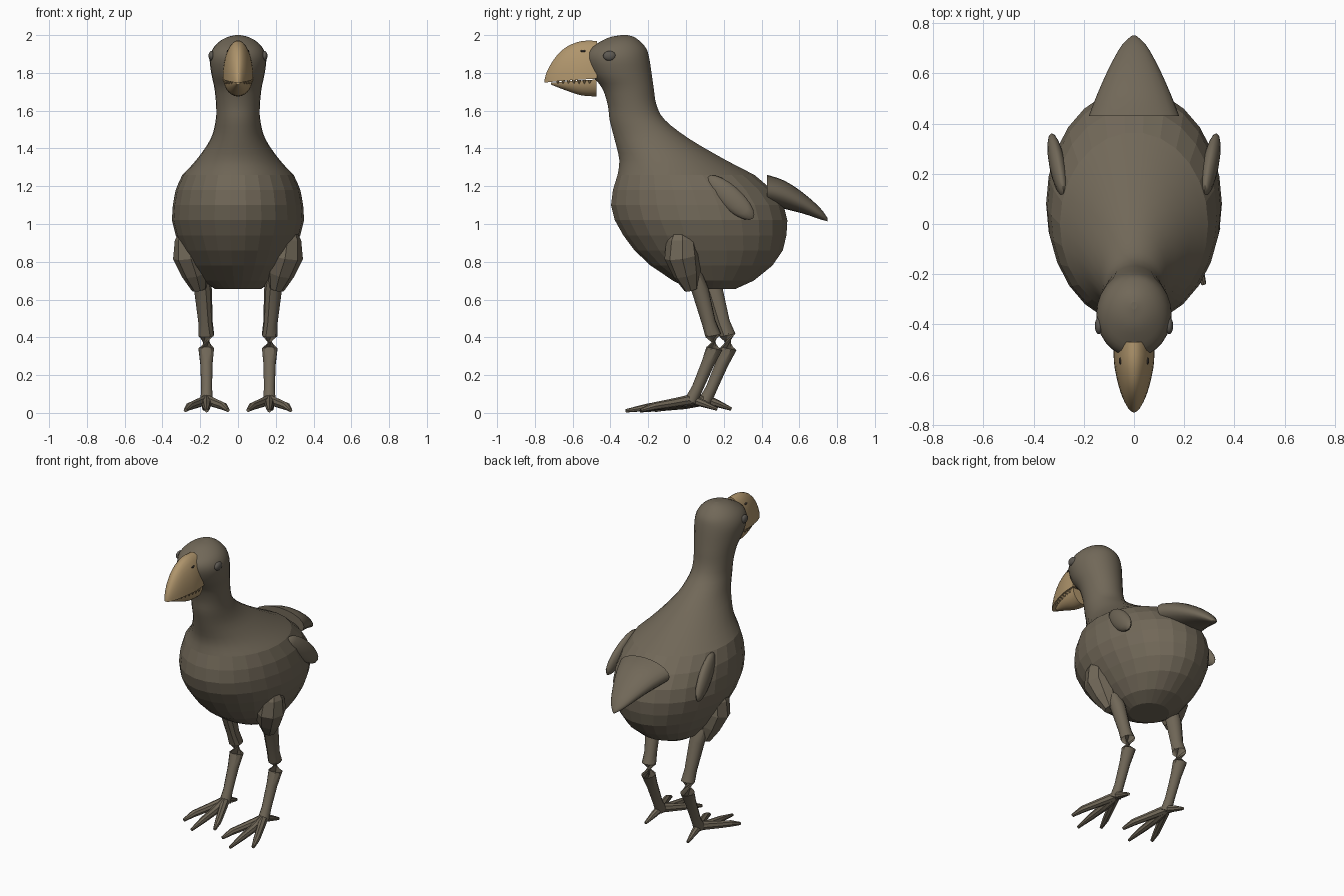
import bpy
import bmesh
from math import sin, cos, pi
from mathutils import Vector, Matrix

default_cube = bpy.data.objects.get("Cube")
if default_cube:
    bpy.data.objects.remove(default_cube, do_unlink=True)


def material(name, rgb):
    mat = bpy.data.materials.new(name)
    mat.use_nodes = True
    mat.diffuse_color = (*rgb, 1)
    mat.node_tree.nodes["Principled BSDF"].inputs["Base Color"].default_value = (*rgb, 1)
    return mat


plumage = material("grey brown plumage", (0.165, 0.138, 0.098))
horn = material("tan horn", (0.43, 0.30, 0.15))
eye_grey = material("eye grey", (0.11, 0.10, 0.085))
dark = material("nostril dark", (0.03, 0.025, 0.02))


def finish(name, bm, mat, smooth_angle=None):
    bmesh.ops.recalc_face_normals(bm, faces=bm.faces[:])
    mesh = bpy.data.meshes.new(name)
    bm.to_mesh(mesh)
    bm.free()
    mesh.materials.append(mat)
    obj = bpy.data.objects.new(name, mesh)
    bpy.context.collection.objects.link(obj)
    if smooth_angle:
        bpy.ops.object.select_all(action="DESELECT")
        obj.select_set(True)
        bpy.context.view_layer.objects.active = obj
        bpy.ops.object.shade_smooth_by_angle(angle=smooth_angle)
    return obj


def loft(name, rings, mat, smooth_angle=None):
    """Skin a list of closed rings and cap both ends."""
    bm = bmesh.new()
    loops = [[bm.verts.new(p) for p in ring] for ring in rings]
    n = len(loops[0])
    for a, b in zip(loops, loops[1:]):
        for i in range(n):
            j = (i + 1) % n
            bm.faces.new((a[i], a[j], b[j], b[i]))
    bm.faces.new(loops[0])
    bm.faces.new(loops[-1])
    return finish(name, bm, mat, smooth_angle)


def refine(rows, steps):
    """Catmull-Rom resampling of profile rows."""
    out = []
    for i in range(len(rows) - 1):
        quad = (rows[max(i - 1, 0)], rows[i], rows[i + 1], rows[min(i + 2, len(rows) - 1)])
        for s in range(steps):
            t = s / steps
            out.append(tuple(
                b + 0.5 * t * (c - a + t * (2 * a - 5 * b + 4 * c - d + t * (3 * (b - c) + d - a)))
                for a, b, c, d in zip(*quad)))
    return out + [rows[-1]]


def tube(name, path, mat, sides=8, smooth_angle=None):
    """Round tube through (x, y, z, radius) points."""
    pts = [Vector(p[:3]) for p in path]
    rings = []
    for i, p in enumerate(pts):
        along = pts[min(i + 1, len(pts) - 1)] - pts[max(i - 1, 0)]
        turn = along.to_track_quat("Z", "X")
        rings.append([p + turn @ Vector((cos(2 * pi * k / sides), sin(2 * pi * k / sides), 0)) * path[i][3]
                      for k in range(sides)])
    return loft(name, rings, mat, smooth_angle)


def ellipsoid(name, centre, size, mat, rotation=None, segments=16):
    bm = bmesh.new()
    bmesh.ops.create_uvsphere(bm, u_segments=segments, v_segments=segments // 2 + 2, radius=1)
    turn = rotation or Matrix.Identity(4)
    bm.transform(Matrix.Translation(centre) @ turn @ Matrix.Diagonal((*size, 1)))
    return finish(name, bm, mat, pi / 3)


# Body, neck and head: rows of height, front y, back y, half width
belly = [(.655, .02, .26, .12), (.7, -.07, .36, .19), (.78, -.19, .46, .25), (.86, -.275, .515, .295),
         (.94, -.335, .535, .33), (1.02, -.38, .54, .35), (1.1, -.4, .52, .345), (1.18, -.39, .46, .33)]
neck = [(1.26, -.365, .365, .295), (1.34, -.355, .21, .22), (1.45, -.38, .02, .145), (1.55, -.405, -.11, .118),
        (1.63, -.415, -.155, .116), (1.72, -.445, -.17, .125), (1.79, -.5, -.18, .14), (1.87, -.53, -.192, .15),
        (1.925, -.515, -.207, .135), (1.965, -.455, -.24, .1), (1.99, -.4, -.275, .055), (2, -.34, -.31, .012)]
SIDES = 26
body = loft("body", [[(w * cos(2 * pi * k / SIDES),
                       (f + b) / 2 + (b - f) / 2 * sin(2 * pi * k / SIDES), z) for k in range(SIDES)]
                     for z, f, b, w in belly + refine(neck, 3)], plumage)
for face in body.data.polygons:
    face.use_smooth = face.center.z > 1.26 and len(face.vertices) == 4


# Beak halves: rows of y, seam height, crest height, half width
def beak(name, rows):
    n = 15
    return loft(name, [[(w * cos(pi * k / n), y, seam + (crest - seam) * sin(pi * k / n))
                        for k in range(n + 1)] for y, seam, crest, w in refine(rows, 3)], horn, pi / 4)


beak("upper_beak", [(-.47, 1.77, 1.97, .08), (-.55, 1.765, 1.97, .08), (-.63, 1.76, 1.94, .065),
                    (-.69, 1.755, 1.885, .046), (-.735, 1.75, 1.81, .022), (-.75, 1.75, 1.757, .004)])
beak("lower_beak", [(-.475, 1.765, 1.675, .075), (-.55, 1.76, 1.68, .066),
                    (-.63, 1.755, 1.705, .046), (-.715, 1.748, 1.738, .01)])

# Serrated beak edge
bm = bmesh.new()
for i in range(7):
    y = -.51 - i * .028
    x = .076 * (1 - ((-y - .5) / .25) ** 1.8)
    for side in (-1, 1):
        bmesh.ops.create_cone(bm, segments=6, radius1=.001, radius2=.011, depth=.02, cap_ends=True,
                              matrix=Matrix.Translation((side * x * .95, y, 1.752)))
finish("beak_serration", bm, horn)

# Tail: rows of y, lower z, upper z, half width
tail_rows = refine([(.43, 1.1, 1.26, .18), (.52, 1.08, 1.23, .145), (.62, 1.055, 1.165, .1),
                    (.71, 1.025, 1.085, .05), (.75, 1.014, 1.03, .008)], 3)
loft("tail", [[(w * cos(pi * k / 10), y, (lo + hi) / 2 + (hi - lo) / 2 * sin(pi * k / 10))
               for k in range(20)] for y, lo, hi, w in tail_rows], plumage, pi / 4)

for side, label in ((1, "left"), (-1, "right")):
    # Eyes and nostrils
    ellipsoid(label + "_eye", (side * .14, -.405, 1.89), (.016, .034, .026), eye_grey)
    ellipsoid(label + "_nostril", (side * .054, -.545, 1.915), (.006, .014, .006), dark)

    # Small folded wing lying on the flank
    along = Vector((side * .05, .24, -.22)).normalized()
    out = Vector((side, -.12, .12))
    out = (out - along * out.dot(along)).normalized()
    frame = Matrix((out, along, out.cross(along))).transposed().to_4x4()
    ellipsoid(label + "_wing", (side * .305, .235, 1.14), (.032, .165, .06), plumage, frame)

    # Leg, with the right one set a little further back
    back = 0 if side > 0 else .075

    def limb(part, points, sides=8, angle=None):
        tube(f"{label}_{part}", [(side * x, y + back, z, r) for x, y, z, r in points], plumage, sides, angle)

    limb("thigh", [(.262, -.03, .98, .04), (.255, -.025, .92, .08), (.25, -.02, .83, .095),
                   (.225, .005, .74, .075), (.205, .03, .655, .04)])
    limb("shank", [(.2, .03, .76, .045), (.185, .075, .65, .047), (.172, .12, .48, .038), (.168, .145, .41, .043),
                   (.168, .15, .34, .043), (.167, .115, .26, .034), (.166, .06, .13, .03), (.166, .025, .06, .035)],
         10, pi / 5)

    # Toes
    limb("middle_toe", [(.166, .03, .07, .03), (.166, -.08, .045, .025), (.166, -.2, .03, .02), (.166, -.32, .011, .009)])
    for part, sign in (("outer_toe", 1), ("inner_toe", -1)):
        limb(part, [(.166, .03, .07, .028), (.166 + sign * .05, -.08, .05, .024),
                    (.166 + sign * .09, -.17, .035, .021), (.166 + sign * .112, -.24, .014, .01)])
    limb("back_toe", [(.166, .02, .075, .026), (.172, .09, .05, .02), (.18, .165, .02, .009)])
